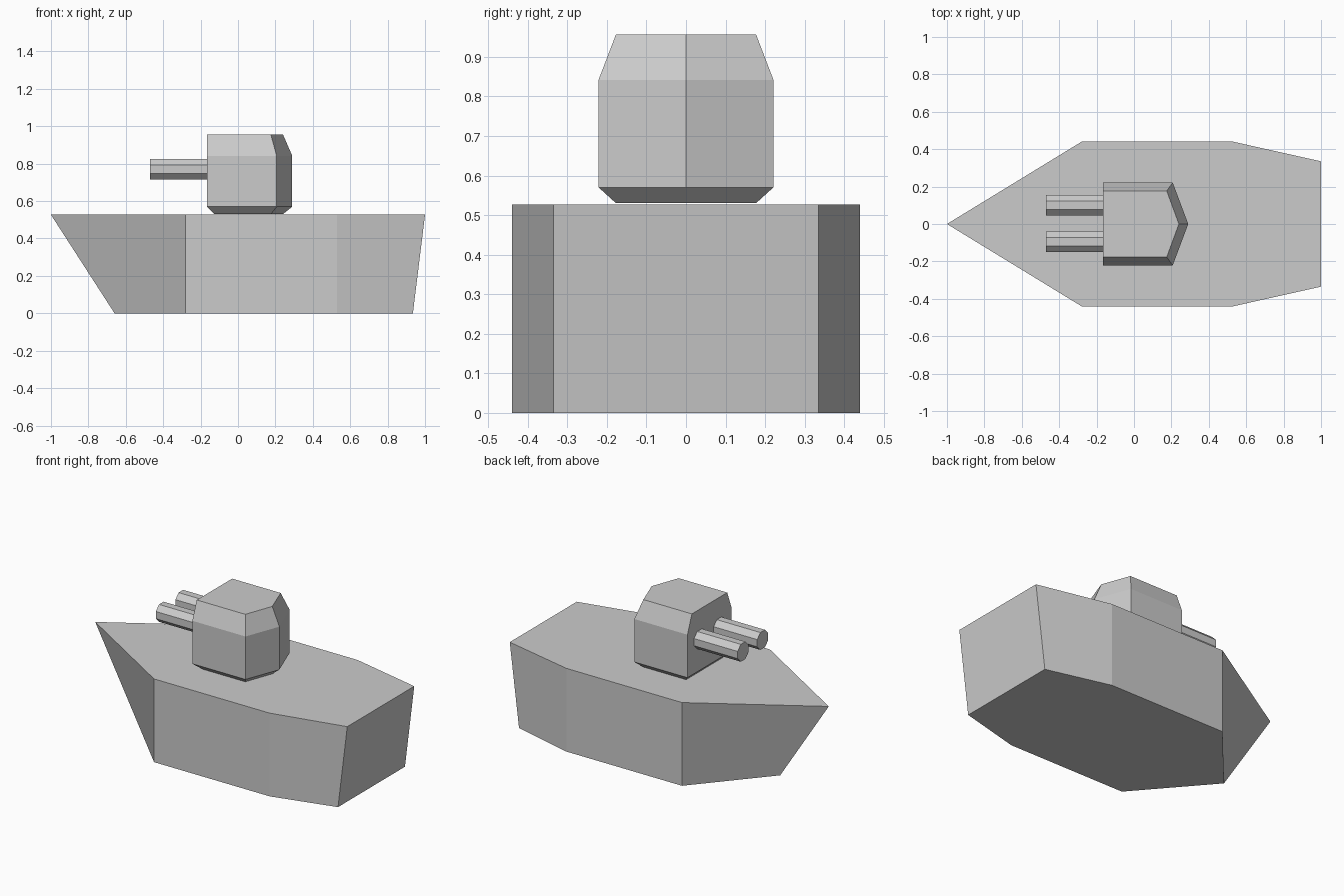
import bpy, bmesh, math

if "Cube" in bpy.data.objects:
    bpy.data.objects.remove(bpy.data.objects["Cube"])


def loft(name, rings):
    """Join matching closed rings of points with quads and cap both ends."""
    bm = bmesh.new()
    loops = [[bm.verts.new(p) for p in ring] for ring in rings]
    n = len(loops[0])
    for a, b in zip(loops, loops[1:]):
        for i in range(n):
            j = (i + 1) % n
            bm.faces.new((a[i], a[j], b[j], b[i]))
    bm.faces.new(loops[0])
    bm.faces.new(loops[-1])
    bmesh.ops.recalc_face_normals(bm, faces=bm.faces)
    mesh = bpy.data.meshes.new(name)
    bm.to_mesh(mesh)
    bm.free()
    obj = bpy.data.objects.new(name, mesh)
    bpy.context.collection.objects.link(obj)
    return obj


def mirrored(half, z):
    """Half outline (x, y >= 0) to a closed ring symmetric about y = 0."""
    other = [(x, -y) for x, y in reversed(half) if y > 0]
    return [(x, y, z) for x, y in half + other]


# Hull: raked bow and stern, vertical sides
def hull_ring(bow, stern, z):
    return mirrored([(bow, 0), (-0.28, 0.44), (0.53, 0.44), (stern, 0.335)], z)

loft("hull", [hull_ring(-0.66, 0.935, 0), hull_ring(-1, 1, 0.527)])


# Turret: five-sided house, chamfered at roof and base
def turret_ring(front, side_x, side_y, back, z):
    return mirrored([(front, side_y), (side_x, side_y), (back, 0)], z)

loft("turret", [
    turret_ring(-0.125, 0.175, 0.177, 0.24, 0.53),
    turret_ring(-0.165, 0.207, 0.221, 0.29, 0.57),
    turret_ring(-0.165, 0.207, 0.221, 0.29, 0.842),
    turret_ring(-0.165, 0.175, 0.177, 0.24, 0.957),
])

# Twin octagonal gun barrels
for side, y in (("left", 0.1), ("right", -0.096)):
    r = 0.055 / math.cos(math.pi / 8)
    angles = [math.pi / 8 + k * math.pi / 4 for k in range(8)]
    loft(f"gun_barrel_{side}", [
        [(x, y + r * math.cos(a), 0.77 + r * math.sin(a)) for a in angles]
        for x in (-0.47, -0.16)])
